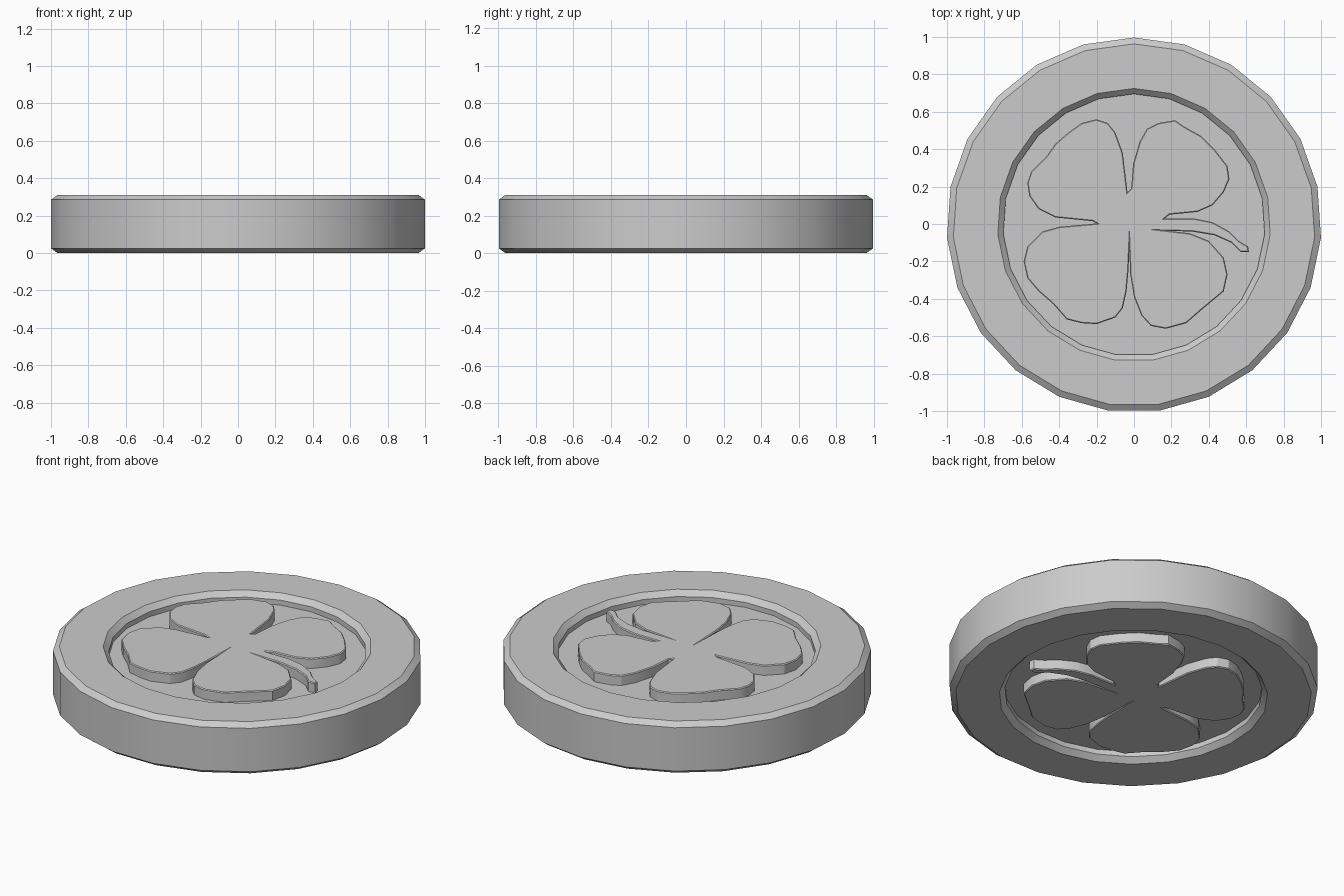
import bpy, bmesh, math

if "Cube" in bpy.data.objects:
    bpy.data.objects.remove(bpy.data.objects["Cube"])

SIDES = 23
HEIGHT = 0.31
FLOOR = 0.25      # level of the recessed face
Y_SHIFT = -0.005  # an odd-sided ring is not centred by itself


def add_object(name, bm):
    bmesh.ops.recalc_face_normals(bm, faces=bm.faces)
    mesh = bpy.data.meshes.new(name)
    bm.to_mesh(mesh)
    bm.free()
    obj = bpy.data.objects.new(name, mesh)
    bpy.context.collection.objects.link(obj)
    return obj


def lathe(name, profile):
    bm = bmesh.new()
    rings = []
    for r, z in profile:
        angles = [math.pi / 2 + 2 * math.pi * i / SIDES for i in range(SIDES)]
        rings.append([bm.verts.new((r * math.cos(a), r * math.sin(a) + Y_SHIFT, z)) for a in angles])
    for a, b in zip(rings, rings[1:]):
        for i in range(SIDES):
            j = (i + 1) % SIDES
            bm.faces.new((a[i], a[j], b[j], b[i]))
    bm.faces.new(rings[0])
    bm.faces.new(rings[-1])
    return add_object(name, bm)


def relief(name, outline, base, face_z, bevel):
    bm = bmesh.new()
    low = [bm.verts.new((x, y, base)) for x, y in outline]
    high = [bm.verts.new((x, y, face_z)) for x, y in outline]
    n = len(outline)
    for i in range(n):
        j = (i + 1) % n
        bm.faces.new((low[i], low[j], high[j], high[i]))
    cap = bm.faces.new(high)
    bm.normal_update()
    bmesh.ops.bevel(bm, geom=list(cap.edges), offset=bevel, segments=1,
                    affect='EDGES', profile=0.5)
    obj = add_object(name, bm)
    # outward side decided by the cap direction
    big = max(obj.data.polygons, key=lambda p: p.area)
    if big.normal.z * (face_z - base) < 0:
        obj.data.flip_normals()
    return obj


# Coin body: chamfered rim with a recessed face on both sides
upper = [(1.002, 0.285), (0.968, HEIGHT), (0.73, HEIGHT), (0.70, 0.28), (0.70, FLOOR)]
lower = [(r, HEIGHT - z) for r, z in reversed(upper)]
body = lathe("coin_body", lower + upper)

# Clover outline, clockwise from the top notch
leaf_upper_right = [(-0.035, 0.17), (-0.015, 0.19), (-0.005, 0.32), (0.03, 0.44), (0.07, 0.51),
                    (0.13, 0.54), (0.22, 0.555), (0.27, 0.52), (0.36, 0.47), (0.43, 0.40),
                    (0.50, 0.31), (0.51, 0.24), (0.48, 0.17), (0.42, 0.10), (0.34, 0.065),
                    (0.19, 0.05)]
stem = [(0.165, 0.03), (0.32, 0.03), (0.42, 0.01), (0.51, -0.04), (0.56, -0.09), (0.61, -0.12),
        (0.615, -0.15), (0.57, -0.15), (0.52, -0.10), (0.43, -0.06), (0.31, -0.04), (0.19, -0.037)]
leaf_lower_right = [(0.30, -0.05), (0.40, -0.09), (0.48, -0.18), (0.50, -0.27), (0.48, -0.36),
                    (0.36, -0.46), (0.28, -0.53), (0.17, -0.56), (0.09, -0.545),
                    (0.04, -0.49), (0.0, -0.39), (-0.02, -0.27), (-0.025, -0.14)]
leaf_lower_left = [(-0.03, -0.25), (-0.04, -0.36), (-0.06, -0.45), (-0.10, -0.50), (-0.20, -0.535),
                   (-0.28, -0.53), (-0.36, -0.51), (-0.43, -0.43), (-0.51, -0.36), (-0.57, -0.29),
                   (-0.59, -0.20), (-0.57, -0.12), (-0.49, -0.04), (-0.40, -0.015), (-0.20, 0.003)]
leaf_upper_left = [(-0.22, 0.015), (-0.42, 0.035), (-0.51, 0.08), (-0.56, 0.15), (-0.57, 0.22),
                   (-0.55, 0.28), (-0.47, 0.36), (-0.42, 0.43), (-0.35, 0.49), (-0.28, 0.54),
                   (-0.20, 0.56), (-0.14, 0.54), (-0.10, 0.49), (-0.06, 0.38)]
clover = leaf_upper_right + stem + leaf_lower_right + leaf_lower_left + leaf_upper_left

# Raised clover on the top and bottom faces
top = relief("clover_top", clover, FLOOR - 0.002, HEIGHT, 0.005)
bottom = relief("clover_bottom", clover, HEIGHT - FLOOR + 0.002, 0.0, 0.005)

# Smooth sides, sharp chamfers
for obj in (body, top, bottom):
    bpy.ops.object.select_all(action='DESELECT')
    obj.select_set(True)
    bpy.context.view_layer.objects.active = obj
    bpy.ops.object.shade_smooth_by_angle(angle=math.radians(30))
